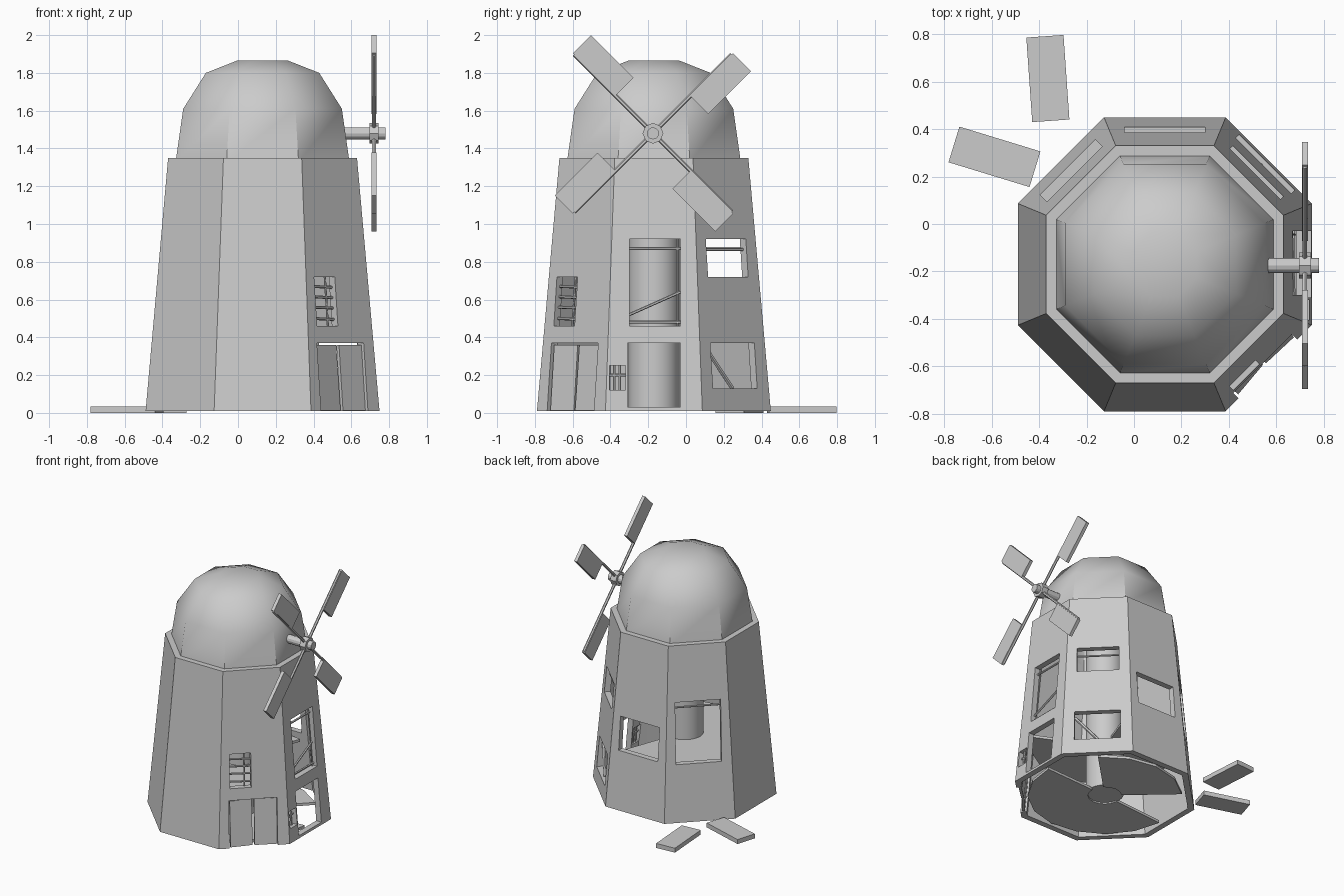
import bpy, bmesh
from math import cos, sin, tan, pi, radians
from mathutils import Vector, Matrix

if "Cube" in bpy.data.objects:
    bpy.data.objects.remove(bpy.data.objects["Cube"])

C = Vector((0.13, -0.17, 0))      # tower axis
WALL = 0.045


def apothem(z):
    return 0.62 - 0.089 * z


def make(name, bm):
    bmesh.ops.recalc_face_normals(bm, faces=bm.faces)
    me = bpy.data.meshes.new(name)
    bm.to_mesh(me)
    bm.free()
    ob = bpy.data.objects.new(name, me)
    bpy.context.collection.objects.link(ob)
    return ob


def octagon_loft(name, profile, closed=False):
    """Loft octagons with flat sides on the axes; profile holds (apothem, z)."""
    bm = bmesh.new()
    rings = []
    for a, z in profile:
        r = a / cos(pi / 8)
        rings.append([bm.verts.new((C.x + r * cos(pi / 8 + k * pi / 4),
                                    C.y + r * sin(pi / 8 + k * pi / 4), z)) for k in range(8)])
    n = len(rings)
    for i in range(n if closed else n - 1):
        a, b = rings[i], rings[(i + 1) % n]
        for k in range(8):
            bm.faces.new((a[k], a[(k + 1) % 8], b[(k + 1) % 8], b[k]))
    if not closed:
        bm.faces.new(rings[-1])
    return make(name, bm)


def box(name, centre, size, rot=None):
    bm = bmesh.new()
    bmesh.ops.create_cube(bm, size=1)
    bm.transform(Matrix.Translation(centre) @ (rot or Matrix()) @ Matrix.Diagonal((*size, 1)))
    return make(name, bm)


def rod(name, p, q, r, sides=8):
    p, q = Vector(p), Vector(q)
    d = q - p
    bm = bmesh.new()
    bmesh.ops.create_cone(bm, cap_ends=True, segments=sides, radius1=r, radius2=r, depth=d.length)
    bm.transform(Matrix.Translation((p + q) / 2) @ d.to_track_quat('Z', 'Y').to_matrix().to_4x4())
    return make(name, bm)


def on_face(az, u, z, inset=0.025):
    """Point on the wall facing azimuth az, u along the wall."""
    t, r = radians(az), apothem(z) - inset
    return C + Vector((r * cos(t) - u * sin(t), r * sin(t) + u * cos(t), z))


def face_rot(az):
    return Matrix.Rotation(radians(az), 4, 'Z')


def bar(name, az, u0, z0, u1, z1, r=0.008, inset=0.03):
    return rod(name, on_face(az, u0, z0, inset), on_face(az, u1, z1, inset), r, 6)


def floor_sector(name, a0, a1, r0, r1, z, thick):
    bm = bmesh.new()
    n = max(2, round((a1 - a0) / 22.5))
    ang = [radians(a0 + (a1 - a0) * i / n) for i in range(n + 1)]
    pts = [(r1, t) for t in ang] + [(r0, t) for t in reversed(ang)]
    f = bm.faces.new([bm.verts.new((C.x + r * cos(t), C.y + r * sin(t), z)) for r, t in pts])
    ext = bmesh.ops.extrude_face_region(bm, geom=[f])
    bmesh.ops.translate(bm, vec=(0, 0, thick),
                        verts=[v for v in ext['geom'] if isinstance(v, bmesh.types.BMVert)])
    return make(name, bm)


# Tapered hollow tower
tower = octagon_loft("tower_wall", [(apothem(0.01), 0.01), (0.50, 1.35), (0.50 - WALL, 1.35),
                                    (apothem(0.01) - WALL, 0.01)], closed=True)

# Openings: wall azimuth, u min, u max, z min, z max
openings = [(0, -0.13, 0.14, 0.46, 0.92), (0, -0.14, 0.14, 0.03, 0.37),
            (0, -0.235, -0.15, 0.12, 0.25),
            (45, -0.15, 0.15, 0.72, 0.92), (45, -0.165, 0.165, 0.13, 0.37),
            (90, -0.17, 0.17, 0.46, 0.72),
            (135, -0.165, 0.165, 0.45, 0.92), (135, -0.165, 0.165, 0.03, 0.37),
            (-45, -0.17, -0.015, 0.46, 0.72), (-45, -0.18, 0.17, -0.05, 0.37)]
for az, u0, u1, z0, z1 in openings:
    t, u = radians(az), (u0 + u1) / 2
    mid = C + Vector((0.57 * cos(t) - u * sin(t), 0.57 * sin(t) + u * cos(t), (z0 + z1) / 2))
    cutter = box("opening_cutter", mid, (0.28, u1 - u0, z1 - z0), face_rot(az))
    cutter.hide_render = True
    cutter.hide_viewport = True
    cutter.display_type = 'WIRE'
    mod = tower.modifiers.new("opening", 'BOOLEAN')
    mod.operation, mod.solver, mod.object = 'DIFFERENCE', 'EXACT', cutter

# Domed cap
dome = octagon_loft("dome_cap", [(0.46, 1.33), (0.42, 1.61), (0.30, 1.80), (0.135, 1.865)])
bpy.context.view_layer.objects.active = dome
dome.select_set(True)
bpy.ops.object.shade_smooth_by_angle(angle=radians(42))
dome.select_set(False)

# Interior column and broken floors
column = rod("centre_column", C + Vector((0, 0, 0.02)), C + Vector((0, 0, 1.33)), 0.135, 24)
for p in column.data.polygons:
    p.use_smooth = len(p.vertices) == 4
floor_sector("ground_floor_back", 45, 138, 0.12, 0.55, 0.01, 0.02)
floor_sector("ground_floor_front", -175, 3, 0.12, 0.55, 0.01, 0.02)
floor_sector("upper_floor", 70, 335, 0.12, 0.53, 0.41, 0.02)

# Double door, one leaf slightly ajar
for u, turn in ((-0.09, 5), (0.088, -2)):
    box("door_leaf", on_face(-45, u, 0.185, 0.03), (0.02, 0.162, 0.35),
        face_rot(-45 + turn) @ Matrix.Rotation(-0.089, 4, 'Y'))

# Slats of the small window
for z in (0.50, 0.56, 0.615, 0.67):
    bar("window_slat", -45, -0.17, z, -0.015, z - 0.005)
bar("window_post", -45, -0.06, 0.46, -0.06, 0.72, 0.006)

# Broken glazing bars in the large windows
bar("glazing_bar", 0, -0.13, 0.87, 0.14, 0.87)
bar("glazing_bar", 0, -0.13, 0.52, 0.14, 0.64)
bar("glazing_bar", 0, -0.13, 0.48, 0.14, 0.48)
bar("glazing_post", 0, 0.125, 0.46, 0.125, 0.92, 0.005)
bar("glazing_bar", 45, -0.15, 0.865, 0.15, 0.865)
bar("glazing_bar", 45, -0.16, 0.33, 0.01, 0.13, 0.012)
bar("glazing_bar", 135, -0.165, 0.87, 0.165, 0.87)
for u in (-0.21, -0.18):
    bar("notch_post", 0, u, 0.12, u, 0.25)
bar("notch_rail", 0, -0.235, 0.20, -0.15, 0.20)

# Axle and hub of the sails
HUB = Vector((0.72, -0.175, 1.48))
rod("axle", (0.50, HUB.y, HUB.z), (0.78, HUB.y, HUB.z), 0.032, 12)
rod("hub", (0.695, HUB.y, HUB.z), (0.745, HUB.y, HUB.z), 0.055, 8)

# Four sails, each blade hung from one side of its arm
for k in range(4):
    turn = Matrix.Rotation(pi / 4 + k * pi / 2, 4, 'X')
    rod("sail_arm", HUB, HUB + turn @ Vector((0, 0.59, 0)), 0.011, 6)
    box("sail_blade", HUB + turn @ Vector((0, 0.44, -0.0675)), (0.026, 0.32, 0.135), turn)

# Two fallen blades on the ground
for x, y, a in ((-0.363, 0.613, 94), (-0.588, 0.283, -17)):
    box("fallen_blade", Vector((x, y, 0.0175)), (0.357, 0.157, 0.035), face_rot(a))
